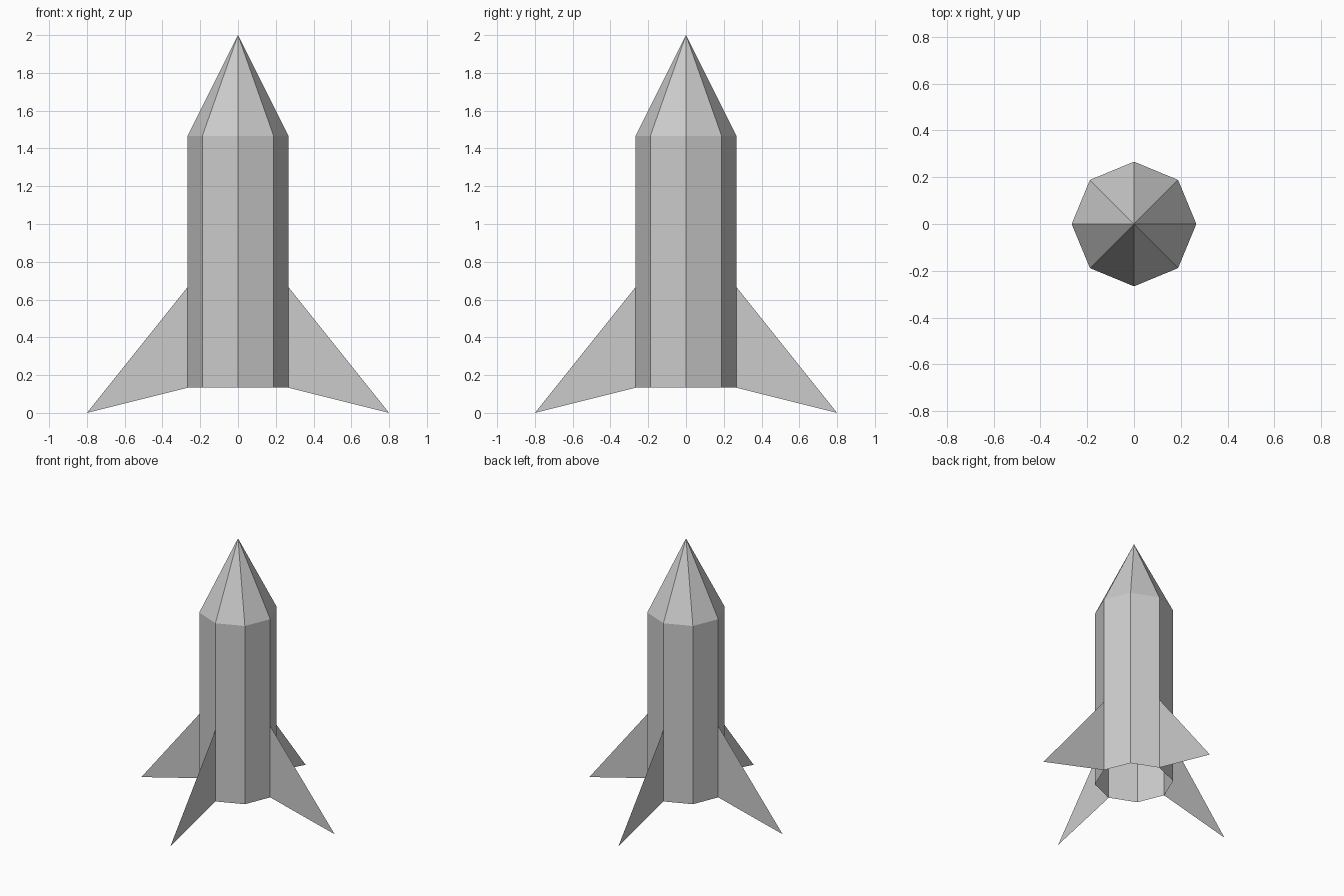
import bpy
from math import cos, sin, pi

if "Cube" in bpy.data.objects:
    bpy.data.objects.remove(bpy.data.objects["Cube"])

SIDES = 8
R = 0.2667                     # body radius
BASE, SHOULDER, TIP = 0.1333, 1.4667, 2.0


def add_mesh(name, verts, faces):
    mesh = bpy.data.meshes.new(name)
    mesh.from_pydata(verts, [], faces)
    obj = bpy.data.objects.new(name, mesh)
    bpy.context.collection.objects.link(obj)
    return obj


def ring(z):
    return [(R * cos(2 * pi * i / SIDES), R * sin(2 * pi * i / SIDES), z)
            for i in range(SIDES)]


# Eight-sided body tube, open at the bottom
add_mesh("body", ring(BASE) + ring(SHOULDER),
         [(i, (i + 1) % SIDES, (i + 1) % SIDES + SIDES, i + SIDES)
          for i in range(SIDES)])

# Pointed nose
add_mesh("nose_cone", ring(SHOULDER) + [(0, 0, TIP)],
         [(i, (i + 1) % SIDES, SIDES) for i in range(SIDES)])

# Four thin swept fins on the body corners
fin_profile = [(R, BASE), (0.8, 0.0), (R, 0.6667)]
for k, side in enumerate(("right", "back", "left", "front")):
    a = k * pi / 2
    add_mesh(f"{side}_fin",
             [(r * cos(a), r * sin(a), z) for r, z in fin_profile],
             [(0, 1, 2)])
